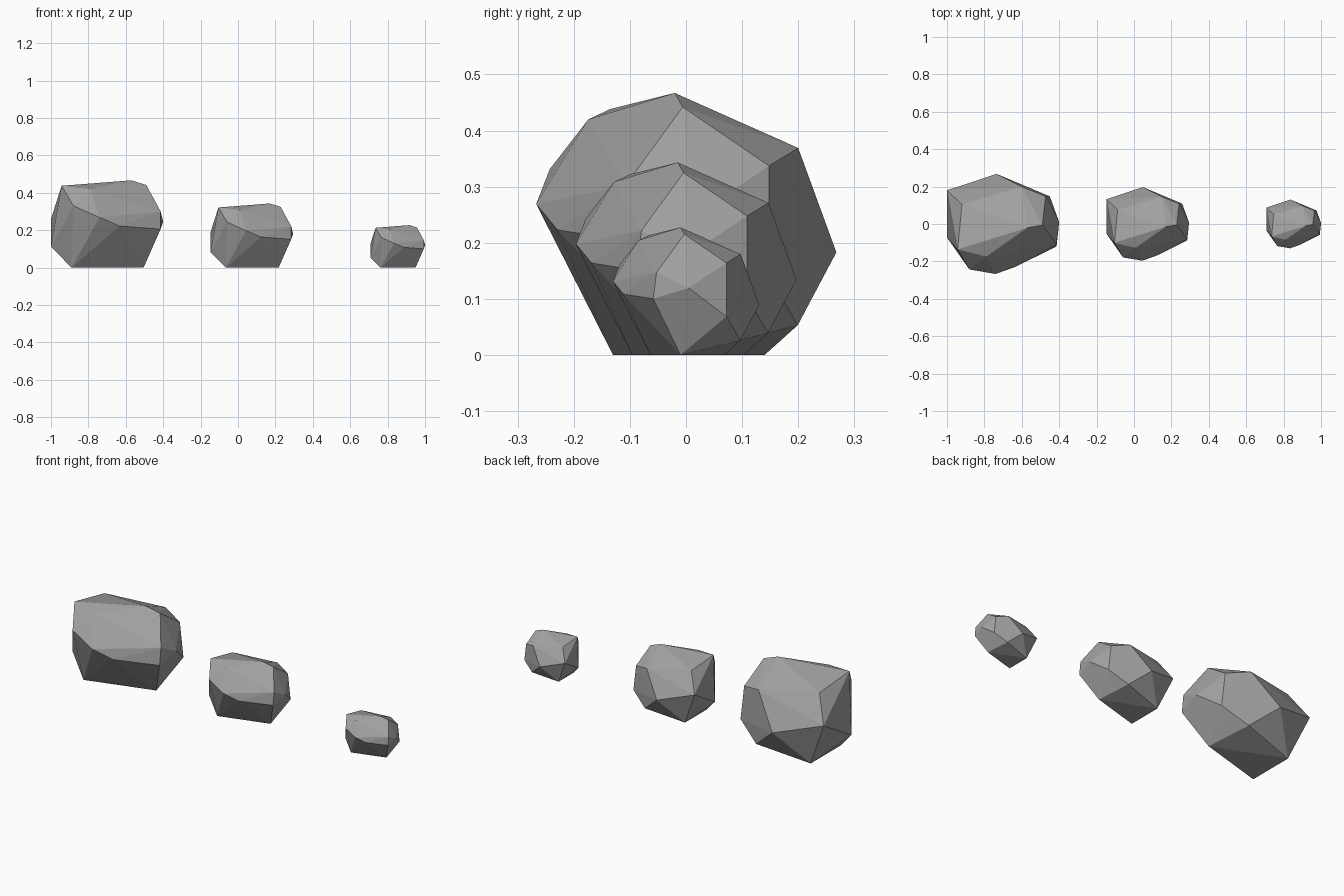
import bpy
import bmesh

default_cube = bpy.data.objects.get("Cube")
if default_cube is not None:
    bpy.data.objects.remove(default_cube, do_unlink=True)

# Single flat stone colour
stone = bpy.data.materials.new("stone_grey")
stone.use_nodes = True
stone.diffuse_color = (0.36, 0.36, 0.36, 1)
shader = next(n for n in stone.node_tree.nodes if n.type == "BSDF_PRINCIPLED")
shader.inputs["Base Color"].default_value = stone.diffuse_color
shader.inputs["Roughness"].default_value = 0.9

# Corners of the boulder, grouped by the side they belong to
base = [(-.19, .14, 0), (-.19, -.13, 0), (.195, -.02, 0)]
crown = [(-.243, -.136, .438), (-.22, .104, .4), (.1, .2, .369),
         (.13, -.02, .467), (.21, -.006, .442), (-.09, -.174, .42)]
front_side = [(-.18, -.243, .331), (-.04, -.267, .269), (.066, -.229, .223)]
back_side = [(-.035, .268, .183), (.115, .199, .053)]
left_end = [(.227, .148, .337), (.25, .148, .141), (.3, .01, .245),
            (.286, -.12, .206), (.286, -.108, .302)]
right_end = [(-.3, .18, .26), (-.3, -.072, .112)]
corners = base + crown + front_side + back_side + left_end + right_end


def make_rock(name, x, scale):
    """Wrap the corners in a flat-faced hull, scaled about the ground."""
    bm = bmesh.new()
    for corner in corners:
        bm.verts.new([value * scale for value in corner])
    bmesh.ops.convex_hull(bm, input=bm.verts[:])
    loose = [v for v in bm.verts if not v.link_faces]
    bmesh.ops.delete(bm, geom=loose, context="VERTS")
    bmesh.ops.recalc_face_normals(bm, faces=bm.faces[:])
    mesh = bpy.data.meshes.new(name)
    bm.to_mesh(mesh)
    bm.free()
    mesh.materials.append(stone)
    rock = bpy.data.objects.new(name, mesh)
    rock.location.x = x
    bpy.context.collection.objects.link(rock)
    return rock


# Three rocks in a row, from large to small
make_rock("large_rock", -0.7, 1)
make_rock("medium_rock", 0.074, 0.735)
make_rock("small_rock", 0.854, 0.487)
